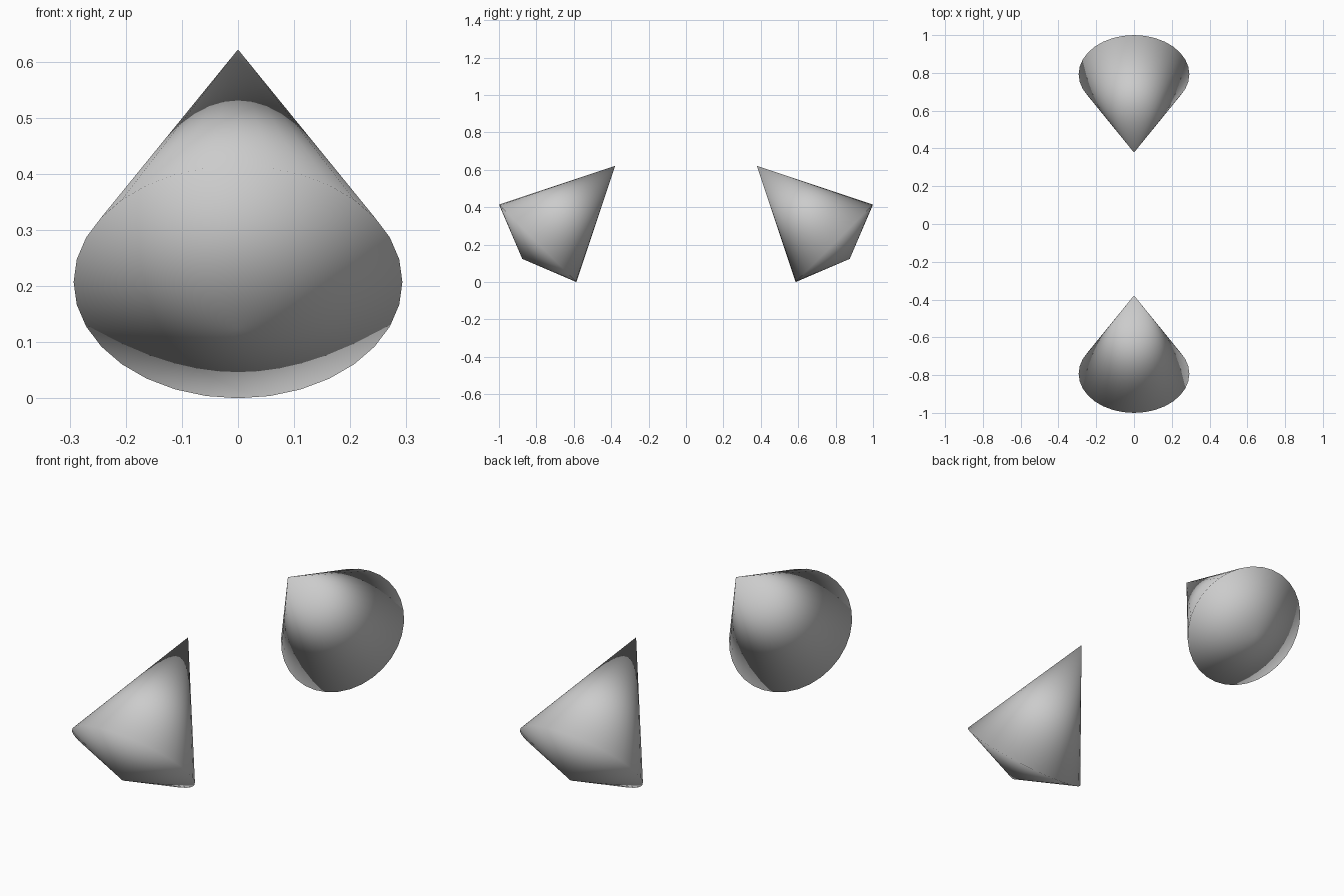
import bpy, bmesh, math

if "Cube" in bpy.data.objects:
    bpy.data.objects.remove(bpy.data.objects["Cube"])

RADIUS = 0.293
TIP = 2 * RADIUS        # height of the long cone
BACK = 0.4 * RADIUS     # depth of the shallow cone
SIDES = 32
LEAN = RADIUS * math.cos(math.radians(45))


def tilted_bicone(name, side):
    """Long cone and shallow cone sharing one rim, leaning to the centre."""
    bm = bmesh.new()
    rim = bmesh.ops.create_circle(bm, segments=SIDES, radius=RADIUS)["verts"]
    tip = bm.verts.new((0, 0, TIP))
    back = bm.verts.new((0, 0, -BACK))
    for i in range(SIDES):
        a, b = rim[i], rim[(i + 1) % SIDES]
        bm.faces.new((a, b, tip))
        bm.faces.new((b, a, back))
    bmesh.ops.recalc_face_normals(bm, faces=bm.faces[:])
    for f in bm.faces:
        f.smooth = True
    mesh = bpy.data.meshes.new(name)
    bm.to_mesh(mesh)
    bm.free()
    obj = bpy.data.objects.new(name, mesh)
    bpy.context.collection.objects.link(obj)
    # Rim touches the ground and the outer limit y = +-1
    obj.location = (0, side * (1 - LEAN), LEAN)
    obj.rotation_euler.x = side * math.radians(45)
    return obj


# Facing pair of spikes
tilted_bicone("front_spike", -1)
tilted_bicone("back_spike", 1)
